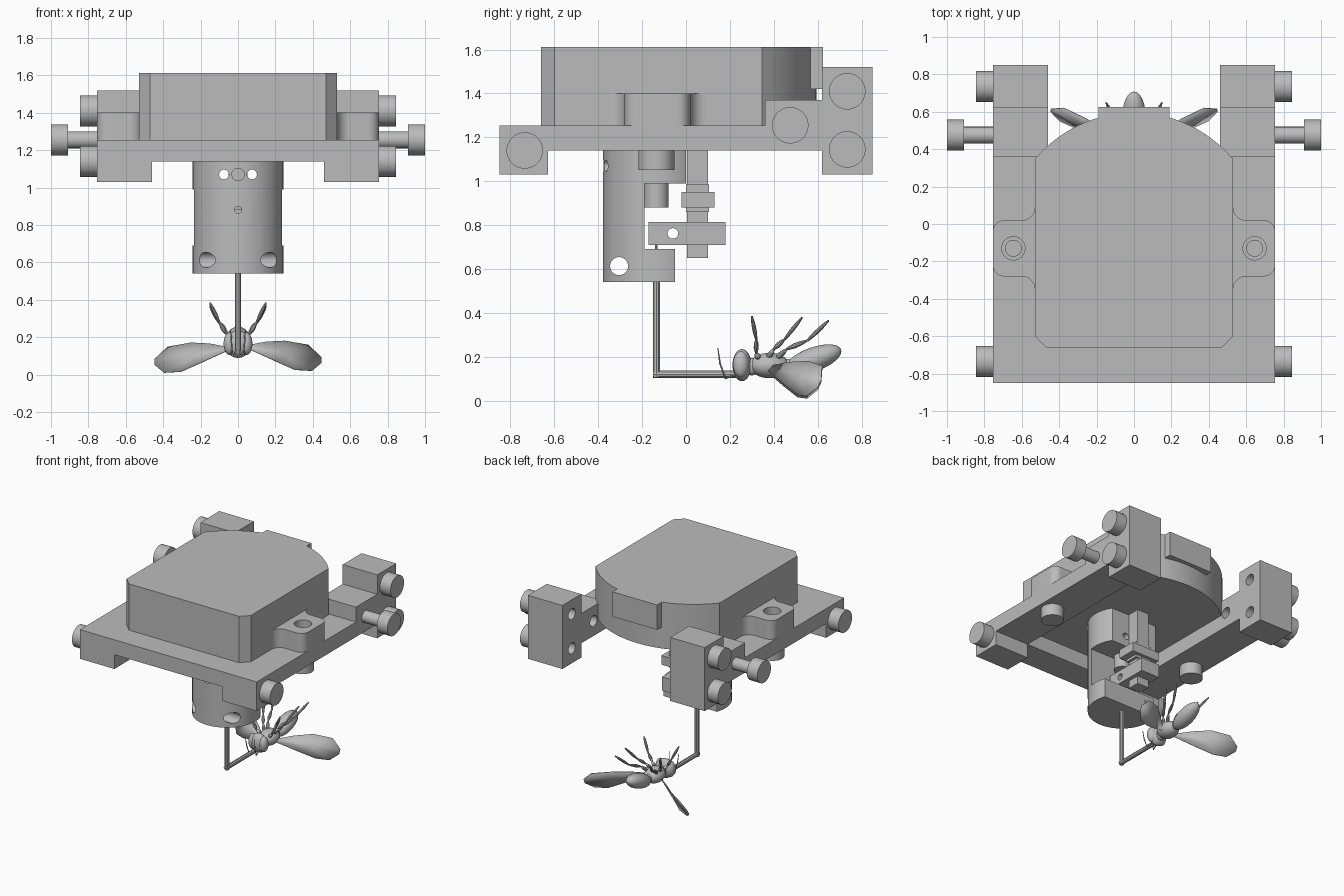
import bpy, bmesh, math
from mathutils import Vector, Matrix

cube = bpy.data.objects.get("Cube")
if cube:
    bpy.data.objects.remove(cube, do_unlink=True)

grey = bpy.data.materials.new("plain_grey")
grey.use_nodes = True
grey.diffuse_color = (0.5, 0.5, 0.5, 1)
grey.node_tree.nodes["Principled BSDF"].inputs["Base Color"].default_value = (0.5, 0.5, 0.5, 1)

AXES = {"x": lambda a, b, h: (h, a, b),
        "y": lambda a, b, h: (a, h, b),
        "z": lambda a, b, h: (a, b, h)}


def finish(name, bm, smooth=True):
    bmesh.ops.recalc_face_normals(bm, faces=bm.faces)
    me = bpy.data.meshes.new(name)
    bm.to_mesh(me)
    bm.free()
    ob = bpy.data.objects.new(name, me)
    bpy.context.collection.objects.link(ob)
    me.materials.append(grey)
    if smooth:
        shade(ob)
    return ob


def activate(ob):
    bpy.ops.object.select_all(action="DESELECT")
    ob.select_set(True)
    bpy.context.view_layer.objects.active = ob


def shade(ob):
    activate(ob)
    bpy.ops.object.shade_smooth_by_angle(angle=math.radians(30))


def prism(name, pts, axis, lo, hi):
    """Extrude a flat outline along an axis."""
    bm = bmesh.new()
    low, high = ([bm.verts.new(AXES[axis](a, b, h)) for a, b in pts] for h in (lo, hi))
    bm.faces.new(low)
    bm.faces.new(high)
    n = len(pts)
    for i in range(n):
        j = (i + 1) % n
        bm.faces.new((low[i], low[j], high[j], high[i]))
    return finish(name, bm)


def box(name, x, y, z):
    return prism(name, [(x[0], y[0]), (x[1], y[0]), (x[1], y[1]), (x[0], y[1])], "z", *z)


def arc(ca, cb, r, start, end, n=8):
    angles = [math.radians(start + (end - start) * i / n) for i in range(n + 1)]
    return [(ca + r * math.cos(t), cb + r * math.sin(t)) for t in angles]


def cyl(name, a, b, r, axis, lo, hi, n=40):
    return prism(name, arc(a, b, r, 0, 360 * (n - 1) / n, n - 1), axis, lo, hi)


def cut(ob, cutters):
    for c in cutters:
        mod = ob.modifiers.new("cut", "BOOLEAN")
        mod.object, mod.operation, mod.solver = c, "DIFFERENCE", "EXACT"
        activate(ob)
        bpy.ops.object.modifier_apply(modifier=mod.name)
        bpy.data.objects.remove(c, do_unlink=True)
    shade(ob)


def blob(name, centre, radii, tilt=0):
    bm = bmesh.new()
    m = (Matrix.Translation(centre) @ Matrix.Rotation(math.radians(tilt), 4, "X")
         @ Matrix.Diagonal((*radii, 1)))
    bmesh.ops.create_uvsphere(bm, u_segments=24, v_segments=16, radius=1, matrix=m)
    return finish(name, bm)


def tube(name, pts, radii):
    """Tapered round tube through points."""
    cu = bpy.data.curves.new(name, "CURVE")
    cu.dimensions, cu.bevel_depth, cu.bevel_resolution = "3D", 1, 3
    cu.use_fill_caps = True
    sp = cu.splines.new("POLY")
    sp.points.add(len(pts) - 1)
    for p, co, r in zip(sp.points, pts, radii):
        p.co, p.radius = (*co, 1), r
    ob = bpy.data.objects.new(name, cu)
    bpy.context.collection.objects.link(ob)
    cu.materials.append(grey)
    activate(ob)
    bpy.ops.object.convert(target="MESH")
    shade(bpy.context.object)


# Mounting frame: two stepped rails joined by a front bar
rail = [(-.85, 1.03), (-.63, 1.03), (-.63, 1.14), (.62, 1.14), (.62, 1.03), (.85, 1.03),
        (.85, 1.52), (.62, 1.52), (.62, 1.37), (.36, 1.37), (.36, 1.255), (-.85, 1.255)]
box("front_bar", (-.46, .46), (-.85, -.63), (1.14, 1.255))
clamp_bolts = [(.735, 1.41), (.735, 1.145), (-.735, 1.14)]

# Ear outline with concave roots and rounded outer corners
ear = ([(.5, .09)] + arc(.6, .09, .07, 180, 270) + arc(.695, -.04, .06, 90, 0)
       + arc(.695, -.22, .06, 0, -90) + arc(.6, -.35, .07, 90, 180) + [(.5, -.35)])

for s, side in ((1, "left"), (-1, "right")):
    ob = prism(side + "_rail", rail, "x", s * .46, s * .755)
    cut(ob, [cyl("hole", y, z, .042, "x", s * .4, s * .7) for y, z in clamp_bolts + [(.47, 1.255)]])
    for i, (y, z) in enumerate(clamp_bolts):
        cyl(f"{side}_bolt_head_{i}", y, z, .083, "x", s * .755, s * .845)
    cyl(side + "_adjuster_shaft", .475, 1.255, .045, "x", s * .7, s * .92)
    cyl(side + "_adjuster_head", .475, 1.255, .083, "x", s * .91, s)
    ob = prism(side + "_ear", [(s * x, y) for x, y in ear], "z", 1.255, 1.40)
    cut(ob, [cyl("hole", s * .645, -.13, .062, "z", 1.30, 1.5)])
    cyl(side + "_ear_pin", s * .645, -.13, .045, "z", 1.28, 1.33)
    cyl(side + "_ear_bolt", s * .645, -.135, .082, "z", 1.05, 1.14)

# Motor housing with bowed back and a connector tab
half = math.degrees(math.asin(.53 / .69))
outline = ([(-.53, -.6), (-.47, -.66), (.47, -.66), (.53, -.6)]
           + arc(0, -.095, .69, 90 - half, 90 + half, 28))
prism("motor_housing", outline, "z", 1.255, 1.612)
box("connector_tab", (-.19, .19), (.45, .625), (1.42, 1.612))

# Round holder cut open at the back, with cross holes
holder = cyl("holder", 0, -.135, .243, "z", .54, 1.256, 72)
cut(holder, [box("gap", (-.4, .4), (-.19, .4), (.69, .99)),
             box("low", (-.4, .4), (-.05, .4), (.4, .75)),
             box("high", (-.4, .4), (.0, .4), (.9, 1.4)),
             cyl("hole", -.075, 1.07, .026, "y", -.6, .2),
             cyl("hole", .075, 1.07, .026, "y", -.6, .2),
             cyl("hole", 0, 1.07, .033, "y", -.6, -.34),
             cyl("hole", 0, .88, .019, "y", -.6, -.1),
             cyl("hole", -.305, .613, .041, "x", -.4, .4)])

# Sliding clamp mechanism behind the holder
cyl("plunger", 0, -.135, .056, "z", .88, 1.0)
box("guide_strip", (-.05, .05), (.005, .1), (.65, 1.256))
box("guide_nut", (-.12, .12), (-.02, .13), (.88, .95))
box("guide_washer", (-.07, .07), (.0, .105), (.86, .985))
arm = box("clamp_arm", (-.08, .08), (-.17, .18), (.71, .815))
cut(arm, [cyl("hole", -.06, .762, .024, "x", -.4, .4)])

# Bent support rod
tube("rod_tip", [(0, -.135, .5), (0, -.135, .76)], [.006] * 2)
tube("rod_drop", [(0, -.135, .6), (0, -.135, .105)], [.017] * 2)
tube("rod_reach", [(0, -.15, .12), (0, .25, .12)], [.017] * 2)

# Insect body
blob("head", (0, .255, .162), (.07, .043, .073))
blob("neck", (0, .3, .155), (.035, .04, .04))
blob("thorax", (0, .38, .16), (.07, .09, .058))
blob("waist", (0, .46, .16), (.03, .04, .03))
blob("abdomen", (0, .58, .187), (.062, .135, .055), 20)

# Legs: (y, z) paths, spreading outward in x
leg_paths = [[(.33, .19), (.32, .22), (.32, .28), (.3, .385)],
             [(.37, .19), (.4, .235), (.45, .28), (.53, .38)],
             [(.41, .19), (.46, .235), (.555, .275), (.65, .365)]]
spread = [.035, .065, .1, .15]
wing = [(.06, .39, .158), (.15, .47, .175), (.25, .56, .18), (.375, .62, .158), (.444, .615, .094),
        (.444, .6, .06), (.396, .55, .02), (.305, .51, .025), (.2, .45, .072), (.06, .375, .136)]

for s, side in ((1, "left"), (-1, "right")):
    blob(side + "_eye", (s * .045, .25, .165), (.032, .036, .06))
    for i, path in enumerate(leg_paths):
        joints = [Vector((s * x, y, z)) for x, (y, z) in zip(spread, path)]
        pts, radii = [], []
        for k, (a, b) in enumerate(zip(joints, joints[1:])):
            # Each limb segment bulges in its middle
            for t, r in ((0, .006), (.35, .014 - .002 * k), (.7, .011 - .001 * k), (.95, .005)):
                pts.append(a.lerp(b, t))
                radii.append(r)
        tube(f"{side}_leg_{i}", pts + [joints[-1]], radii + [.004])
    tube(side + "_antenna", [(s * .02, .23, .12), (s * .03, .18, .1), (s * .035, .155, .17),
                             (s * .04, .145, .24)], [.005, .004, .004, .002])
    # Thin curved wing fanned from its middle
    bm = bmesh.new()
    rim = [bm.verts.new((s * x, y, z - (.01 if s < 0 else 0))) for x, y, z in wing]
    mid = bm.verts.new(sum((v.co for v in rim), Vector()) / len(rim))
    for a, b in zip(rim, rim[1:] + rim[:1]):
        bm.faces.new((a, b, mid))
    ob = finish(side + "_wing", bm)
    mod = ob.modifiers.new("thickness", "SOLIDIFY")
    mod.thickness, mod.offset = .005, 0
